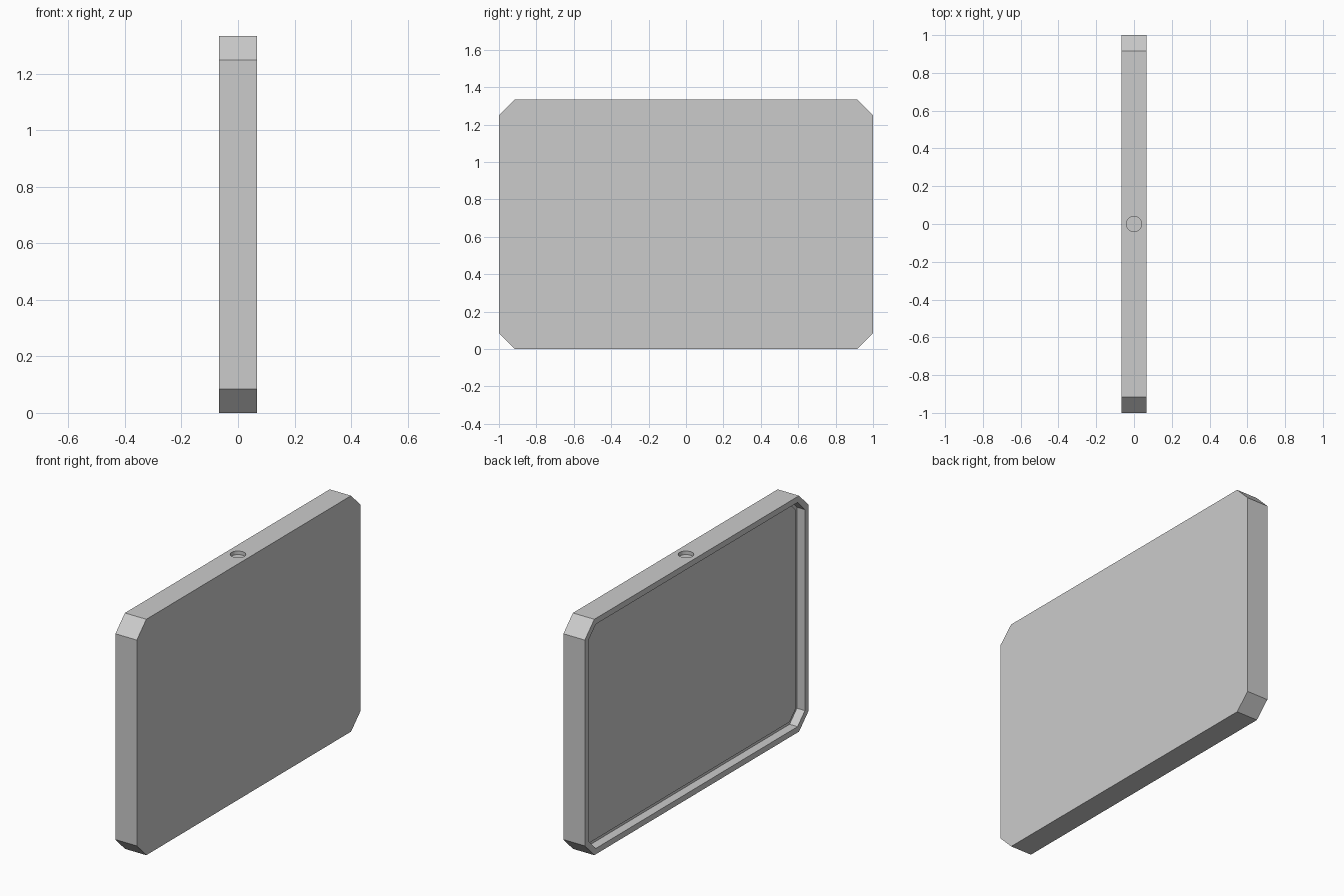
import bpy, bmesh, math

if "Cube" in bpy.data.objects:
    bpy.data.objects.remove(bpy.data.objects["Cube"])

HALF_W, HEIGHT, HALF_T, CHAMFER = 1.0, 1.334, 0.067, 0.085


def outline(x, inset):
    """Chamfered rectangle in the YZ plane, offset inwards evenly."""
    w, h = HALF_W - inset, HEIGHT / 2 - inset
    c = CHAMFER - inset * (2 - math.sqrt(2))
    pts = [(w, h - c), (w - c, h), (c - w, h), (-w, h - c),
           (-w, c - h), (c - w, -h), (w - c, -h), (w, c - h)]
    return [(x, y, z + HEIGHT / 2) for y, z in pts]


# Shallow tray: outer shell, rim, inner wall, floor ledge and raised panel
rings = [(HALF_T, 0), (-HALF_T, 0), (-HALF_T, 0.033),
         (-0.017, 0.033), (-0.017, 0.05), (-0.022, 0.05)]
bm = bmesh.new()
loops = [[bm.verts.new(p) for p in outline(x, i)] for x, i in rings]
for a, b in zip(loops, loops[1:]):
    for k in range(8):
        n = (k + 1) % 8
        bm.faces.new((a[k], a[n], b[n], b[k]))
bm.faces.new(loops[0])
bm.faces.new(loops[-1])
bmesh.ops.recalc_face_normals(bm, faces=bm.faces)
mesh = bpy.data.meshes.new("tray_frame")
bm.to_mesh(mesh)
bm.free()
tray = bpy.data.objects.new("tray_frame", mesh)
bpy.context.collection.objects.link(tray)

# Round blind hole in the top edge
bpy.ops.mesh.primitive_cylinder_add(vertices=32, radius=0.04, depth=0.04,
                                    location=(0, 0, HEIGHT))
cutter = bpy.context.object
cutter.name = "top_hole_cutter"
cutter.hide_render = True
cutter.display_type = 'WIRE'
cut = tray.modifiers.new("top_hole", 'BOOLEAN')
cut.operation = 'DIFFERENCE'
cut.solver = 'EXACT'
cut.object = cutter
